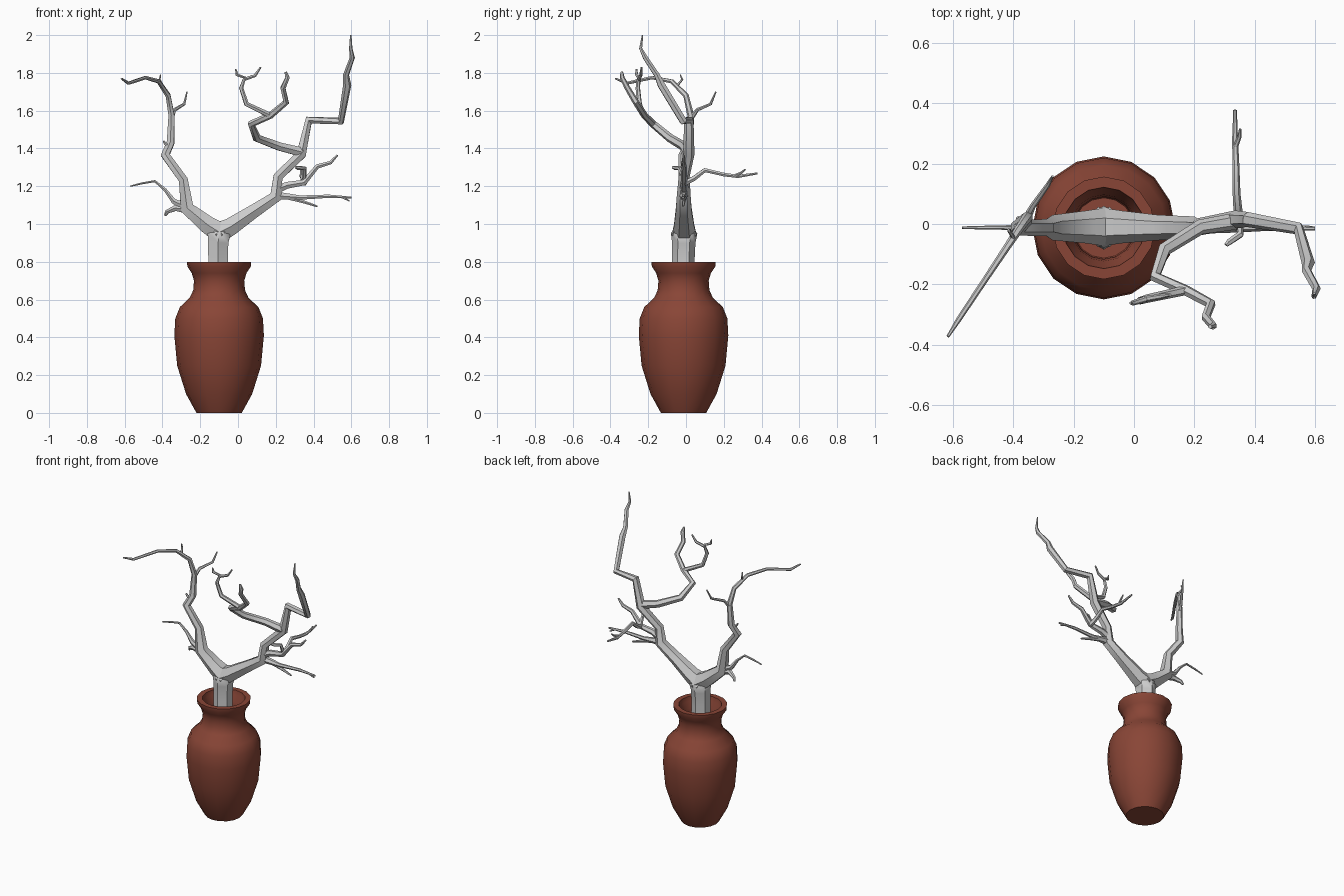
import bpy, bmesh, math

# ---- helpers ----
def lathe(name, profile, centre, sides):
    """Revolve (radius, z) points about a vertical axis; closes on the axis at both ends."""
    bm = bmesh.new()
    rings = []
    for r, z in profile:
        if r == 0:
            rings.append([bm.verts.new((0, 0, z))] * sides)
        else:
            rings.append([bm.verts.new((r * math.cos(2 * math.pi * i / sides),
                                        r * math.sin(2 * math.pi * i / sides), z))
                          for i in range(sides)])
    for a, b in zip(rings, rings[1:]):
        for i in range(sides):
            j = (i + 1) % sides
            quad = list(dict.fromkeys((a[i], a[j], b[j], b[i])))
            bm.faces.new(quad)
    bmesh.ops.recalc_face_normals(bm, faces=bm.faces)
    me = bpy.data.meshes.new(name)
    bm.to_mesh(me)
    bm.free()
    ob = bpy.data.objects.new(name, me)
    ob.location = centre
    bpy.context.collection.objects.link(ob)
    smooth(ob, 35)
    return ob

def smooth(ob, angle):
    bpy.ops.object.select_all(action='DESELECT')
    ob.select_set(True)
    bpy.context.view_layer.objects.active = ob
    bpy.ops.object.shade_smooth_by_angle(angle=math.radians(angle))

def branch(name, *paths):
    """Tapered six-sided tubes along (x, y, z, radius) paths, turned into a mesh."""
    cu = bpy.data.curves.new(name, 'CURVE')
    cu.dimensions = '3D'
    cu.bevel_depth = 1.0
    cu.bevel_resolution = 1
    cu.use_fill_caps = True
    for pts in paths:
        sp = cu.splines.new('POLY')
        sp.points.add(len(pts) - 1)
        for p, (x, y, z, r) in zip(sp.points, pts):
            p.co = (x, y, z, 1)
            p.radius = r
    ob = bpy.data.objects.new(name, cu)
    bpy.context.collection.objects.link(ob)
    bpy.ops.object.select_all(action='DESELECT')
    ob.select_set(True)
    bpy.context.view_layer.objects.active = ob
    bpy.ops.object.convert(target='MESH')
    smooth(bpy.context.view_layer.objects.active, 50)

# ---- vase: outer wall, rim, inner wall ----
vase = lathe("vase", [
    (0, 0), (.12, 0), (.175, .1), (.222, .25), (.237, .41), (.232, .5), (.208, .56),
    (.155, .61), (.137, .65), (.133, .7), (.145, .74), (.168, .775), (.17, .8),
    (.135, .8), (.13, .77), (.11, .73), (.103, .68), (.115, .62), (.175, .54),
    (.205, .42), (.19, .25), (.14, .1), (.1, .03), (0, .03)],
    (-.1, -.013, 0), 16)
clay = bpy.data.materials.new("clay")
clay.diffuse_color = (.25, .06, .037, 1)
vase.data.materials.append(clay)

# ---- trunk and right main limb ----
branch("trunk", [(-.1, -.015, .4, .07), (-.105, -.015, .8, .06), (-.105, -.012, .9, .062),
                 (-.1, -.01, .95, .07), (-.1, -.01, .99, .04)])
branch("right_limb", [
    (-.12, -.01, .945, .066), (-.04, -.01, .985, .054), (.08, -.012, 1.065, .042),
    (.2, -.012, 1.145, .037), (.212, -.01, 1.25, .029), (.335, .015, 1.37, .03),
    (.375, .015, 1.55, .025), (.545, -.015, 1.545, .021), (.578, -.13, 1.735, .022),
    (.572, -.155, 1.79, .016), (.605, -.215, 1.88, .014), (.597, -.24, 1.93, .009),
    (.597, -.23, 2.0, .004)])

# ---- left main limb with its upper twigs ----
branch("left_limb", [
    (-.08, -.01, .945, .066), (-.16, -.01, .995, .054), (-.27, -.012, 1.085, .042),
    (-.29, -.012, 1.235, .028), (-.385, -.012, 1.365, .027), (-.357, .015, 1.43, .023),
    (-.352, .025, 1.575, .018), (-.37, 0, 1.68, .015), (-.42, -.075, 1.755, .012),
    (-.49, -.18, 1.775, .01), (-.58, -.315, 1.745, .009), (-.617, -.373, 1.77, .005)],
    [(-.355, .02, 1.55, .014), (-.335, .06, 1.605, .01), (-.285, .13, 1.635, .008),
     (-.27, .158, 1.7, .004)],
    [(-.4, -.045, 1.735, .007), (-.415, -.02, 1.765, .006), (-.41, -.03, 1.79, .003)],
    [(-.365, 0, 1.4, .013), (-.395, -.005, 1.44, .005)])

# ---- low left twigs ----
branch("left_low_twigs",
    [(-.27, -.012, 1.09, .025), (-.34, -.012, 1.12, .016), (-.385, -.012, 1.18, .01),
     (-.44, -.012, 1.227, .007), (-.51, -.012, 1.215, .006), (-.57, -.012, 1.2, .004)],
    [(-.26, -.012, 1.075, .026), (-.33, -.01, 1.085, .018), (-.375, .01, 1.065, .012),
     (-.385, .02, 1.045, .007)])

# ---- middle branch reaching forward ----
branch("middle_branch", [
    (.34, .01, 1.38, .028), (.22, -.01, 1.41, .025), (.1, -.085, 1.455, .023),
    (.07, -.175, 1.53, .02), (.172, -.22, 1.575, .018), (.255, -.265, 1.645, .017),
    (.238, -.31, 1.72, .015), (.262, -.338, 1.775, .013), (.252, -.34, 1.805, .007)],
    [(.17, -.22, 1.575, .016), (.045, -.247, 1.635, .014), (.017, -.255, 1.72, .012),
     (.035, -.25, 1.775, .01), (-.005, -.262, 1.79, .009), (-.012, -.262, 1.82, .004)],
    [(.03, -.25, 1.765, .01), (.09, -.24, 1.785, .009), (.12, -.235, 1.83, .005)])

# ---- low right twigs ----
branch("right_low_twigs",
    [(.2, -.012, 1.15, .025), (.33, -.012, 1.14, .013), (.48, -.012, 1.147, .01),
     (.6, -.015, 1.14, .006)],
    [(.25, -.01, 1.145, .014), (.34, -.012, 1.12, .01), (.42, -.015, 1.093, .005)],
    [(.48, -.012, 1.145, .009), (.55, -.012, 1.143, .007), (.59, -.01, 1.122, .004)],
    [(.2, -.01, 1.18, .026), (.26, -.01, 1.205, .021), (.35, -.01, 1.22, .018),
     (.42, -.01, 1.305, .014), (.49, -.012, 1.325, .011), (.527, -.012, 1.365, .006)])

# ---- twig reaching backward, and the small curl in front ----
branch("back_twig",
    [(.35, -.01, 1.215, .016), (.345, .04, 1.24, .015), (.34, .1, 1.285, .013),
     (.338, .2, 1.262, .011), (.335, .275, 1.252, .01), (.335, .378, 1.268, .006)],
    [(.336, .255, 1.255, .009), (.35, .29, 1.27, .007), (.352, .315, 1.29, .004)],
    [(.35, 0, 1.22, .014), (.352, -.035, 1.295, .012), (.315, -.06, 1.297, .011),
     (.305, -.07, 1.3, .007)])
